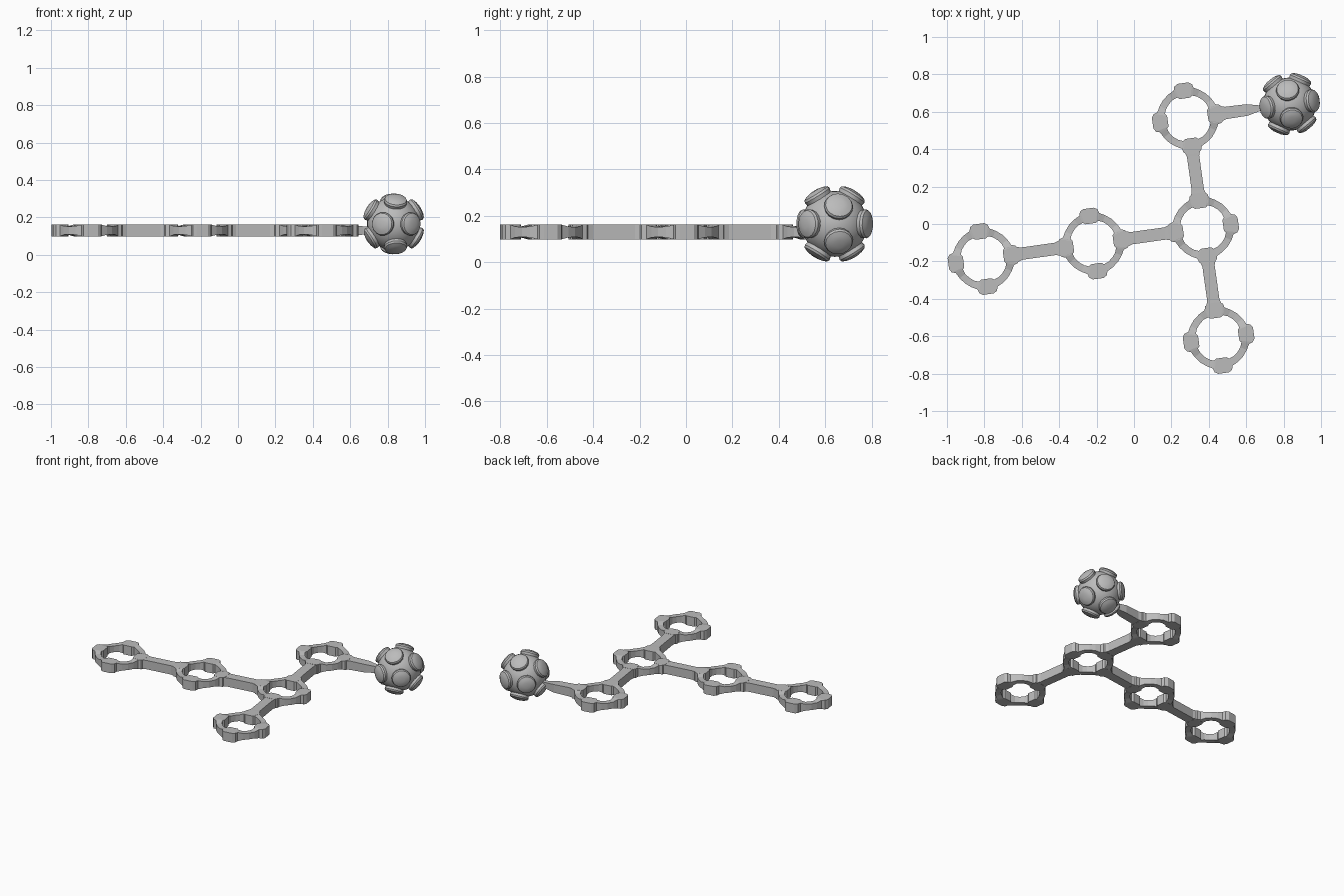
import bpy, bmesh, math
from mathutils import Vector, Matrix

old = bpy.data.objects.get("Cube")
if old:
    bpy.data.objects.remove(old)

GREY = bpy.data.materials.new("plain_grey")
GREY.use_nodes = True
GREY.diffuse_color = (0.5, 0.5, 0.5, 1)
GREY.node_tree.nodes["Principled BSDF"].inputs["Base Color"].default_value = (0.5, 0.5, 0.5, 1)

TILT = math.radians(8)
PITCH = 0.593           # distance between neighbouring rings
ARM_Z = 0.13
AXIS_X = Vector((math.cos(TILT), math.sin(TILT), 0))
AXIS_Y = Vector((-math.sin(TILT), math.cos(TILT), 0))


def finish(bm, name, location, turn=0.0, smooth=False):
    bmesh.ops.recalc_face_normals(bm, faces=bm.faces)
    mesh = bpy.data.meshes.new(name)
    bm.to_mesh(mesh)
    bm.free()
    mesh.materials.append(GREY)
    obj = bpy.data.objects.new(name, mesh)
    bpy.context.collection.objects.link(obj)
    obj.location = location
    obj.rotation_euler.z = turn
    if smooth:
        bpy.ops.object.select_all(action='DESELECT')
        obj.select_set(True)
        bpy.context.view_layer.objects.active = obj
        bpy.ops.object.shade_smooth_by_angle(angle=math.radians(35))
    return obj


def loft(bm, loops, closed):
    """Join equal loops of vertices into a skin, capped when open."""
    pairs = list(zip(loops, loops[1:]))
    if closed:
        pairs.append((loops[-1], loops[0]))
    for a, b in pairs:
        n = len(a)
        for i in range(n):
            bm.faces.new((a[i], a[(i + 1) % n], b[(i + 1) % n], b[i]))
    if not closed:
        bm.faces.new(loops[0])
        bm.faces.new(loops[-1])


# Ring quadrant: angle from a knob, inner radius, outer radius, half height
HALF = [(9, 0.109, 0.192, 0.033), (15, 0.112, 0.184, 0.033),
        (19, 0.124, 0.166, 0.031), (31, 0.126, 0.164, 0.023)]
QUADRANT = [(-a, i, o, h) for a, i, o, h in reversed(HALF)] + HALF + [(45, 0.126, 0.164, 0.022)]


def ring(name, centre):
    bm = bmesh.new()
    loops = []
    for q in range(4):
        for angle, inner, outer, h in QUADRANT:
            t = math.radians(q * 90 + angle)
            loops.append([bm.verts.new((r * math.cos(t), r * math.sin(t), z))
                          for r, z in ((inner, -h), (outer, -h), (outer, h), (inner, h))])
    loft(bm, loops, True)
    finish(bm, name, centre, TILT)


def bar(name, centre, turn, stations):
    """Rectangular bar from stations of distance, half width, half height."""
    bm = bmesh.new()
    loops = [[bm.verts.new((d, y * w, z * h)) for y, z in ((-1, -1), (1, -1), (1, 1), (-1, 1))]
             for d, w, h in stations]
    loft(bm, loops, False)
    finish(bm, name, centre, turn)


# Rings laid out on a tilted grid around the hub
hub = Vector((0.37, -0.022, ARM_Z))
centres = {"hub_ring": hub,
           "middle_ring": hub - AXIS_X * PITCH,
           "end_ring": hub - AXIS_X * PITCH * 2,
           "back_ring": hub + AXIS_Y * PITCH,
           "front_ring": hub - AXIS_Y * PITCH}
for name, centre in centres.items():
    ring(name, centre)

# Connecting bars, flared where they meet the rings
FLARE = [(0.13, 0.044, 0.0325), (0.165, 0.046, 0.0325), (0.205, 0.033, 0.0315)]
LINK = FLARE + [(PITCH - d, w, h) for d, w, h in reversed(FLARE)]
for name, start, quarter in (("end_bar", "end_ring", 0), ("middle_bar", "middle_ring", 0),
                             ("back_bar", "hub_ring", 1), ("front_bar", "hub_ring", 3)):
    bar(name, centres[start], TILT + quarter * math.pi / 2, LINK)

# Tapered neck to the ball
bar("ball_neck", centres["back_ring"], TILT,
    FLARE + [(0.32, 0.031, 0.029), (0.385, 0.016, 0.022), (0.43, 0.016, 0.022)])

# Ball core
ball = Vector((0.832, 0.641, 0.165))
bm = bmesh.new()
bmesh.ops.create_uvsphere(bm, u_segments=32, v_segments=16, radius=0.142)
finish(bm, "ball_core", ball, TILT, True)

# Twelve domed studs on the ball, along the corners of an icosahedron
STUD = [(0.056, 0.115), (0.063, 0.145), (0.058, 0.155), (0.04, 0.163), (0.02, 0.167)]
SIDES = 16
phi = (1 + math.sqrt(5)) / 2
bm = bmesh.new()
for s in (-1, 1):
    for t in (-phi, phi):
        for axis in ((0, s, t), (s, t, 0), (t, 0, s)):
            spin = Vector((0, 0, 1)).rotation_difference(Vector(axis)).to_matrix()
            loops = [[bm.verts.new(spin @ Vector((r * math.cos(math.tau * i / SIDES),
                                                  r * math.sin(math.tau * i / SIDES), z)))
                      for i in range(SIDES)] for r, z in STUD]
            loft(bm, loops, False)
finish(bm, "ball_studs", ball, TILT, True)
